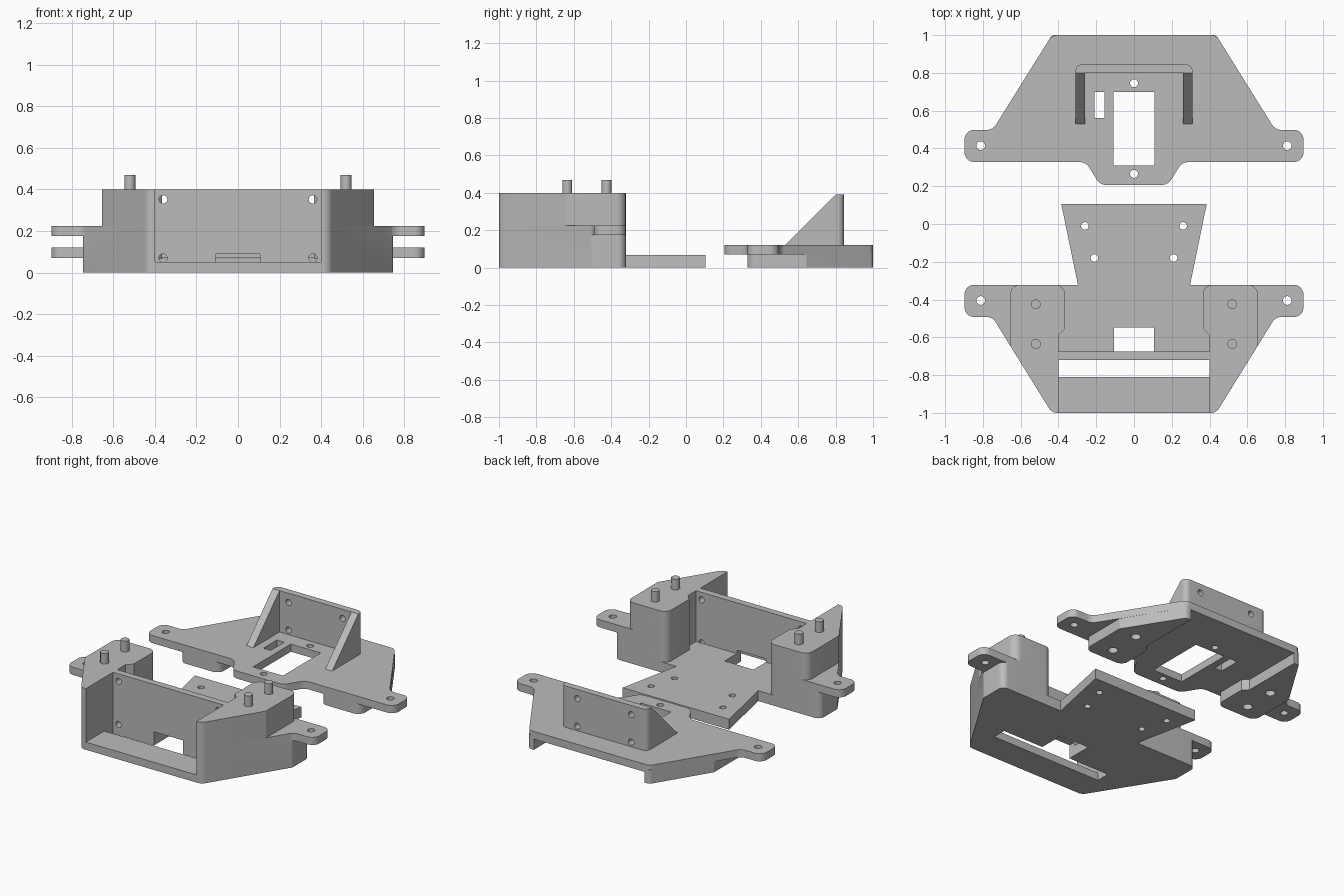
import bpy, bmesh, math
from mathutils import Vector

if "Cube" in bpy.data.objects:
    bpy.data.objects.remove(bpy.data.objects["Cube"])

grey = bpy.data.materials.new("grey_plastic")
grey.diffuse_color = (0.5, 0.5, 0.5, 1)
grey.use_nodes = True
grey.node_tree.nodes["Principled BSDF"].inputs["Base Color"].default_value = grey.diffuse_color


def rounded(points, steps=8):
    """Replace every (x, y, radius) corner of a closed outline by an arc."""
    out = []
    n = len(points)
    for i, p in enumerate(points):
        c = Vector(p[:2])
        if len(p) < 3:
            out.append(c)
            continue
        a = (Vector(points[i - 1][:2]) - c).normalized()
        b = (Vector(points[(i + 1) % n][:2]) - c).normalized()
        half = a.angle(b) / 2
        centre = c + (a + b).normalized() * p[2] / math.sin(half)
        v0 = c + a * p[2] / math.tan(half) - centre
        v1 = c + b * p[2] / math.tan(half) - centre
        for s in range(steps + 1):
            v = v0.lerp(v1, s / steps).normalized() * p[2]
            out.append(centre + v)
    return out


def prism(name, points, lo, hi, axis='Z'):
    """Extrude an outline along z, or a (y, z) outline along x."""
    bm = bmesh.new()
    place = (lambda p: (p.x, p.y, lo)) if axis == 'Z' else (lambda p: (lo, p.x, p.y))
    face = bm.faces.new([bm.verts.new(place(p)) for p in rounded(points)])
    ext = bmesh.ops.extrude_face_region(bm, geom=[face])
    step = (0, 0, hi - lo) if axis == 'Z' else (hi - lo, 0, 0)
    bmesh.ops.translate(bm, vec=step, verts=[v for v in ext["geom"] if isinstance(v, bmesh.types.BMVert)])
    bmesh.ops.recalc_face_normals(bm, faces=bm.faces)
    me = bpy.data.meshes.new(name)
    bm.to_mesh(me)
    bm.free()
    ob = bpy.data.objects.new(name, me)
    bpy.context.collection.objects.link(ob)
    me.materials.append(grey)
    return ob


def box(name, x0, x1, y0, y1, z0, z1):
    return prism(name, [(x0, y0), (x1, y0), (x1, y1), (x0, y1)], z0, z1)


def cylinder(name, x, y, r, z0, z1):
    pts = [(x + r * math.cos(t * math.pi / 12), y + r * math.sin(t * math.pi / 12)) for t in range(24)]
    return prism(name, pts, z0, z1)


def cylinder_y(name, x, z, r, y0, y1):
    ob = cylinder(name, 0, 0, r, y0, y1)
    for v in ob.data.vertices:
        a, b, c = v.co
        v.co = (x + a, c, z - b)
    return ob


def combine(target, other, op):
    mod = target.modifiers.new("join", 'BOOLEAN')
    mod.operation, mod.solver, mod.object = op, 'EXACT', other
    bpy.context.view_layer.objects.active = target
    bpy.ops.object.modifier_apply(modifier=mod.name)
    bpy.data.objects.remove(other)


def add(target, other):
    combine(target, other, 'UNION')


def cut(target, other):
    combine(target, other, 'DIFFERENCE')


def mirrored(half, s=1):
    """Close a right-hand half outline; s = -1 flips it front to back."""
    left = [(-p[0],) + tuple(p[1:]) for p in reversed(half)]
    return [(p[0], s * p[1]) + tuple(p[2:]) for p in half + left]


def eared(b):
    return [(.435, 1, .05), (.748, b + .17, .06), (.897, b + .17, .05), (.897, b, .05)]


# ---------- front tray ----------
B = .322
tray = prism("front_tray", mirrored([(.435, 1, .05), (.745, .5, .03), (.745, B, .04)], -1), 0, .225)
add(tray, prism("ears", mirrored(eared(B), -1), .175, .225))
add(tray, prism("corner_blocks", mirrored([(.435, 1, .05), (.655, .645), (.655, B, .05)], -1), 0, .4))
# pockets in front of and behind the upright wall
cut(tray, box("front_pocket", -.4, .4, -1.1, -.72, .05, 1))
cut(tray, prism("rear_pocket", mirrored([(.4, .675), (.4, .59), (.365, .555), (.365, B, .05),
                                         (.5, B), (.5, .2)], -1), .068, 1))
# tapered tongue
add(tray, prism("tongue", mirrored([(.29, .4), (.297, .322), (.385, -.105)], -1), 0, .068))
# openings
cut(tray, box("slot", -.4, .4, -.81, -.72, -.1, .2))
cut(tray, box("notch", -.105, .105, -.73, -.548, -.1, .09))
for s in (-1, 1):
    for z in (.07, .352):
        cut(tray, cylinder_y("wall_hole", s * .36, z, .02, -.75, -.675))
    for x, y, r in ((.26, -.01, .02), (.21, -.18, .02), (.812, -.405, .023)):
        cut(tray, cylinder("hole", s * x, y, r, -.1, .3))
    for y in (-.425, -.635):
        add(tray, cylinder("pin", s * .52, y, .026, .35, .47))

# ---------- rear cover ----------
B = .328
cover = prism("rear_cover", mirrored(eared(B) + [(.255, B, .06), (.18, .207, .06)]), .07, .12)
# legs below the plate
for s in (-1, 1):
    leg = [(.4, 1), (.435, 1, .034), (.655, .645), (.655, B, .05), (.365, B, .05), (.365, .555), (.4, .59)]
    add(cover, prism("leg", [(s * p[0],) + p[1:] for p in leg], 0, .09))
# upright bracket with sloping side gussets
bracket = prism("bracket", mirrored([(.26, .80), (.26, .5), (.31, .5), (.31, .845, .035)]), .1, .39)
cut(bracket, prism("slope", [(.49, .08), (.3, .6), (.8, .6), (.8, .39)], -.5, .5, 'X'))
for s in (-1, 1):
    for z in (.15, .33):
        cut(bracket, cylinder_y("wall_hole", s * .195, z, .02, .7, .9))
add(cover, bracket)
# openings
cut(cover, box("window", -.108, .108, .31, .70, 0, .2))
cut(cover, box("side_slot", -.208, -.155, .56, .70, 0, .2))
for y in (.265, .745):
    cut(cover, cylinder("hole", 0, y, .021, 0, .2))
for s in (-1, 1):
    cut(cover, cylinder("ear_hole", s * .812, .415, .023, 0, .2))
    for y in (.425, .635):
        cut(cover, cylinder("pin_socket", s * .52, y, .03, -.1, .075))

for ob in (tray, cover):
    bpy.ops.object.select_all(action='DESELECT')
    ob.select_set(True)
    bpy.context.view_layer.objects.active = ob
    bpy.ops.object.shade_smooth_by_angle(angle=math.radians(30))
